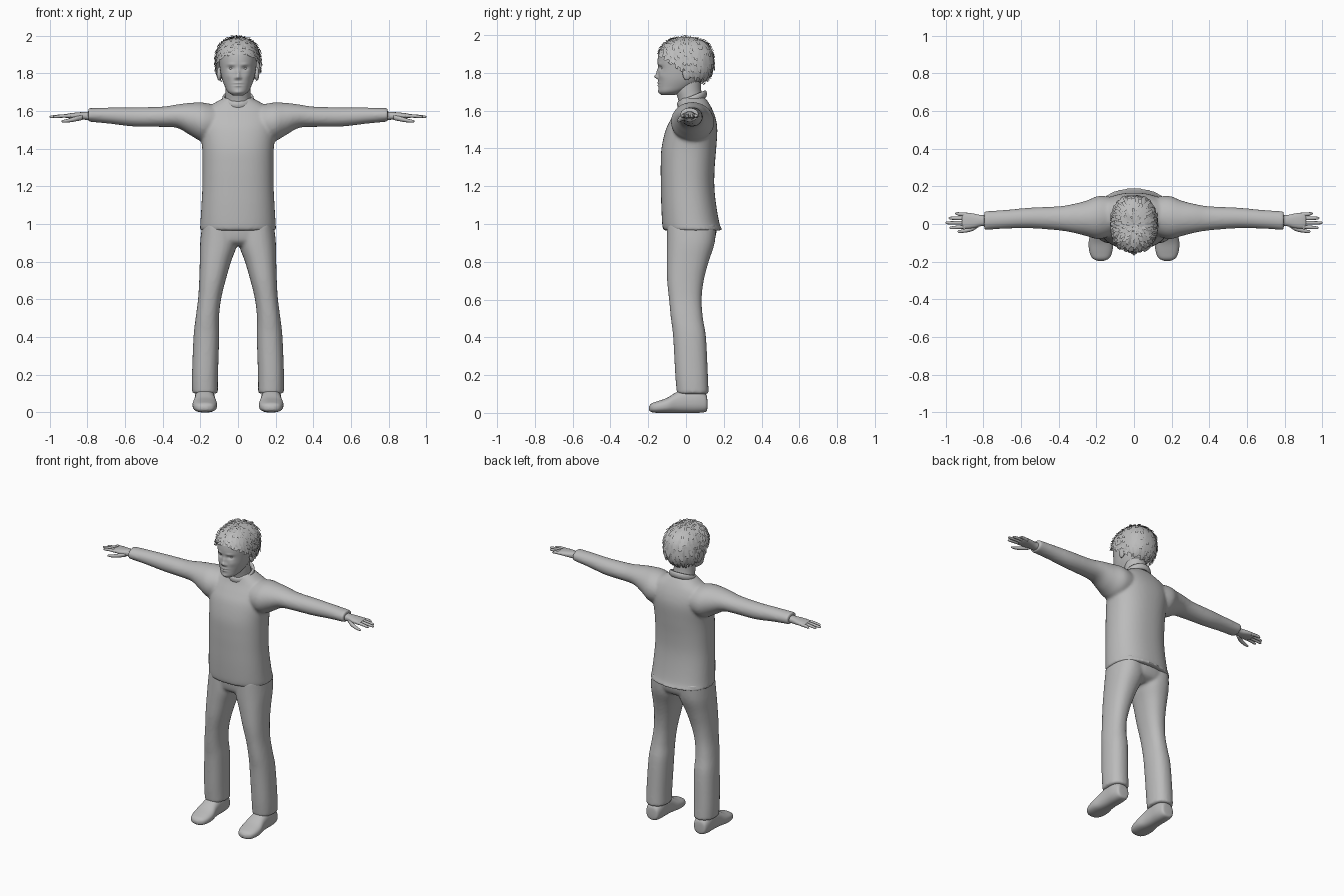
import bpy, bmesh, math, random
from mathutils import Vector

random.seed(4)
cube = bpy.data.objects.get("Cube")
if cube:
    bpy.data.objects.remove(cube)

grey = bpy.data.materials.new("plain_grey")
grey.use_nodes = True
grey.diffuse_color = (0.5, 0.5, 0.5, 1)
grey.node_tree.nodes["Principled BSDF"].inputs["Base Color"].default_value = (0.5, 0.5, 0.5, 1)


def spline(rings, steps):
    """Smoothly resample a list of ring tuples."""
    out = []
    for i in range(len(rings) - 1):
        a, b, c, d = (rings[max(0, min(len(rings) - 1, i + k))] for k in (-1, 0, 1, 2))
        for j in range(steps):
            t = j / steps
            out.append([q + t / 2 * (r - p + t * (2 * p - 5 * q + 4 * r - s + t * (3 * (q - r) + s - p)))
                        for p, q, r, s in zip(a, b, c, d)])
    return out + [list(rings[-1])]


def loft(bm, axis, rings, sides=32, power=2.0, steps=4):
    """Skin rings of (position, centre u, radius u, centre v, radius v) along an axis."""
    loops = []
    for pos, cu, ru, cv, rv in spline(rings, steps):
        loop = []
        for k in range(sides):
            a = math.tau * k / sides
            c, s = math.cos(a), math.sin(a)
            u = cu + ru * math.copysign(abs(c) ** (2 / power), c)
            v = cv + rv * math.copysign(abs(s) ** (2 / power), s)
            co = {"x": (pos, u, v), "y": (u, pos, v), "z": (u, v, pos)}[axis]
            loop.append(bm.verts.new(co))
        loops.append(loop)
    for lo, hi in zip(loops, loops[1:]):
        for k in range(sides):
            n = (k + 1) % sides
            bm.faces.new((lo[k], lo[n], hi[n], hi[k]))
    bm.faces.new(loops[0])
    bm.faces.new(loops[-1])


def spans(rows, x=0):
    """Turn (z, half width, front y, back y) rows into loft rings."""
    return [(z, x, w, (f + b) / 2, (b - f) / 2) for z, w, f, b in rows]


def ball(bm, centre, radii):
    new = bmesh.ops.create_uvsphere(bm, u_segments=20, v_segments=12, radius=1)["verts"]
    for v in new:
        v.co = Vector(centre) + Vector(c * r for c, r in zip(v.co, radii))


def finish(name, bm, fuse=0, smooth=6):
    """Make an object; optionally fuse overlapping volumes into one skin."""
    bmesh.ops.recalc_face_normals(bm, faces=bm.faces)
    mesh = bpy.data.meshes.new(name)
    bm.to_mesh(mesh)
    bm.free()
    mesh.materials.append(grey)
    mesh.shade_smooth()
    ob = bpy.data.objects.new(name, mesh)
    bpy.context.collection.objects.link(ob)
    if fuse:
        m = ob.modifiers.new("fuse", "REMESH")
        m.mode = "VOXEL"
        m.voxel_size = fuse
        m.use_smooth_shade = True
        m = ob.modifiers.new("relax", "SMOOTH")
        m.factor = 0.5
        m.iterations = smooth
    return ob


SIDES = (("left", 1), ("right", -1))

# Shirt: body and both sleeves fused
bm = bmesh.new()
loft(bm, "z", spans([
    (.965, .203, -.12, .195), (1, .2, -.126, .178), (1.1, .194, -.131, .16), (1.2, .189, -.133, .15),
    (1.3, .188, -.134, .152), (1.4, .19, -.13, .16), (1.5, .2, -.107, .166), (1.56, .2, -.077, .157),
    (1.61, .175, -.048, .138), (1.645, .12, -.035, .118), (1.67, .075, -.03, .1)]), 48, 2.3)
for side, s in SIDES:
    loft(bm, "x", [(x * s, y, ry, z, rz) for x, y, ry, z, rz in (
        (.08, .045, .09, 1.54, .08), (.18, .035, .115, 1.54, .104), (.25, .03, .095, 1.556, .087),
        (.32, .03, .077, 1.572, .063), (.4, .03, .064, 1.569, .054), (.55, .032, .055, 1.568, .051),
        (.68, .025, .05, 1.575, .043), (.795, .018, .05, 1.579, .036))])
finish("shirt", bm, 0.009)

# Ribbed collar, higher at the nape
bm = bmesh.new()
collar = []
for i in range(40):
    a = math.tau * i / 40
    out = Vector((math.cos(a), math.sin(a), 0))
    mid = Vector((.076 * out.x, .032 + .07 * out.y, 1.66 + .028 * out.y))
    collar.append([bm.verts.new(mid + out * .009 * math.cos(b) + Vector((0, 0, .02 * math.sin(b))))
                   for b in (math.tau * j / 10 for j in range(10))])
for i in range(40):
    p, q = collar[i], collar[(i + 1) % 40]
    for j in range(10):
        k = (j + 1) % 10
        bm.faces.new((p[j], q[j], q[k], p[k]))
finish("collar", bm)

# Trousers: hips and both legs fused
bm = bmesh.new()
loft(bm, "z", spans([(1.01, .185, -.1, .155), (.96, .192, -.1, .162), (.91, .19, -.09, .145),
                     (.885, .13, -.06, .1)]), 40, 2.3)
for side, s in SIDES:
    loft(bm, "z", [(z, x * s, r, (f + b) / 2, (b - f) / 2) for z, x, r, f, b in (
        (1, .1, .09, -.1, .16), (.9, .102, .099, -.102, .152), (.8, .12, .083, -.102, .12),
        (.7, .136, .07, -.1, .094), (.6, .151, .061, -.09, .083), (.5, .163, .062, -.08, .09),
        (.4, .168, .068, -.068, .106), (.2, .175, .069, -.057, .116), (.1, .175, .068, -.048, .12))], 32, 2.3)
finish("trousers", bm, 0.009, 5)

# Shoes
for side, s in SIDES:
    bm = bmesh.new()
    loft(bm, "y", [(y, .176 * s, r, (lo + hi) / 2, (hi - lo) / 2) for y, r, lo, hi in (
        (.113, .025, .025, .07), (.105, .043, .006, .1), (.06, .053, 0, .13), (0, .053, 0, .13),
        (-.05, .056, 0, .11), (-.1, .065, 0, .08), (-.15, .06, 0, .062), (-.182, .044, .004, .05),
        (-.196, .015, .014, .034))], 32, 2.5)
    finish(side + "_shoe", bm)

# Hands: palm, four fingers and thumb
for side, s in SIDES:
    bm = bmesh.new()
    loft(bm, "x", [(x * s, y, ry, 1.574, rz) for x, y, ry, rz in (
        (.76, .018, .03, .024), (.81, .018, .029, .021), (.85, .017, .038, .018),
        (.89, .018, .042, .014), (.912, .018, .036, .009))], 24, 2.4)
    for base, tip, end in ((.05, .056, .95), (.029, .031, .984), (.007, .006, 1), (-.014, -.02, .98)):
        mid = (base + tip) / 2
        loft(bm, "x", [(.885 * s, base, .01, 1.573, .01), (.93 * s, mid, .0095, 1.573, .009),
                       ((end - .01) * s, tip, .0075, 1.569, .007), (end * s, tip, .002, 1.568, .002)], 12)
    loft(bm, "x", [(.825 * s, -.005, .012, 1.566, .014), (.86 * s, -.025, .013, 1.558, .013),
                   (.9 * s, -.036, .01, 1.549, .01), (.93 * s, -.04, .007, 1.545, .006),
                   (.936 * s, -.04, .002, 1.545, .002)], 12)
    finish(side + "_hand", bm)

# Neck
bm = bmesh.new()
loft(bm, "z", spans([(1.6, .08, -.03, .1), (1.66, .068, -.042, .093), (1.71, .066, -.055, .08),
                     (1.8, .066, -.06, .08)]))
finish("neck", bm)

# Head with the face modelled as soft bumps (x, z, push in y, spread x, spread z)
bm = bmesh.new()
loft(bm, "z", spans([
    (1.683, .028, -.13, -.06), (1.7, .053, -.143, -.01), (1.73, .07, -.146, .05), (1.77, .085, -.147, .09),
    (1.82, .095, -.147, .115), (1.87, .1, -.15, .125), (1.92, .1, -.14, .125), (1.96, .08, -.11, .1),
    (1.983, .045, -.06, .05)]), 96, 2.15, 8)
BUMPS = [(0, 1.78, -.02, .011, .011), (0, 1.803, -.01, .009, .018), (0, 1.747, -.006, .02, .004),
         (0, 1.734, -.006, .017, .005), (0, 1.74, .006, .025, .002), (0, 1.699, -.005, .02, .01)]
for s in (1, -1):
    BUMPS += [(.036 * s, 1.826, .012, .017, .01), (.036 * s, 1.847, -.005, .02, .006),
              (.014 * s, 1.774, -.008, .006, .006), (.05 * s, 1.785, -.004, .018, .018)]
for v in bm.verts:
    if v.co.y < -.05:
        v.co.y += sum(d * math.exp(-((v.co.x - x) / sx) ** 2 - ((v.co.z - z) / sz) ** 2)
                      for x, z, d, sx, sz in BUMPS)
finish("head", bm)

# Eyes and ears
for side, s in SIDES:
    bm = bmesh.new()
    ball(bm, (.036 * s, -.118, 1.826), (.015, .014, .009))
    finish(side + "_eye", bm)
    bm = bmesh.new()
    ball(bm, (.1 * s, .005, 1.797), (.013, .023, .036))
    finish(side + "_ear", bm)


# Hair: a cap that follows the hairline, covered in overlapping locks
def scalp(az, t, lift=0):
    c = math.cos(az)
    phi = t * math.radians(115 - 33 * c - 10 * c * c)
    d = Vector((math.sin(phi) * math.sin(az), -math.sin(phi) * c, math.cos(phi)))
    r = sum(abs(k / h) ** 2.4 for k, h in zip(d, (.118, .147, .131))) ** (-1 / 2.4)
    return Vector((0, 0, 1.86)) + d * (r + lift)


def patch(bm, point, nu, nv):
    grid = [[bm.verts.new(point(i / nu, j / nv)) for j in range(nv + 1)] for i in range(nu + 1)]
    for i in range(nu):
        for j in range(nv):
            bm.faces.new((grid[i][j], grid[i + 1][j], grid[i + 1][j + 1], grid[i][j + 1]))


bm = bmesh.new()
patch(bm, lambda u, v: scalp(math.tau * u, .01 + .97 * v), 64, 24)
bmesh.ops.remove_doubles(bm, verts=bm.verts, dist=.0002)
finish("hair_cap", bm)

bm = bmesh.new()
ROWS = 11
for row in range(ROWS):
    count = 8 + round(26 * math.sin(math.pi * min(.5, (row + 1) / ROWS * .7)))
    for k in range(count):
        az = math.tau * (k + random.random() * .6) / count
        top = row / ROWS + random.uniform(0, .04)
        length = random.uniform(.1, .15)
        width = math.tau / count * random.uniform(.7, 1)
        tip = random.uniform(.004, .012)
        lean = random.uniform(-.08, .08)
        patch(bm, lambda u, v: scalp(az + (u - .5) * width * (1 - .35 * v) + lean * v,
                                     min(1.04, top + length * v), .001 + tip * v), 2, 3)
finish("hair_locks", bm)
